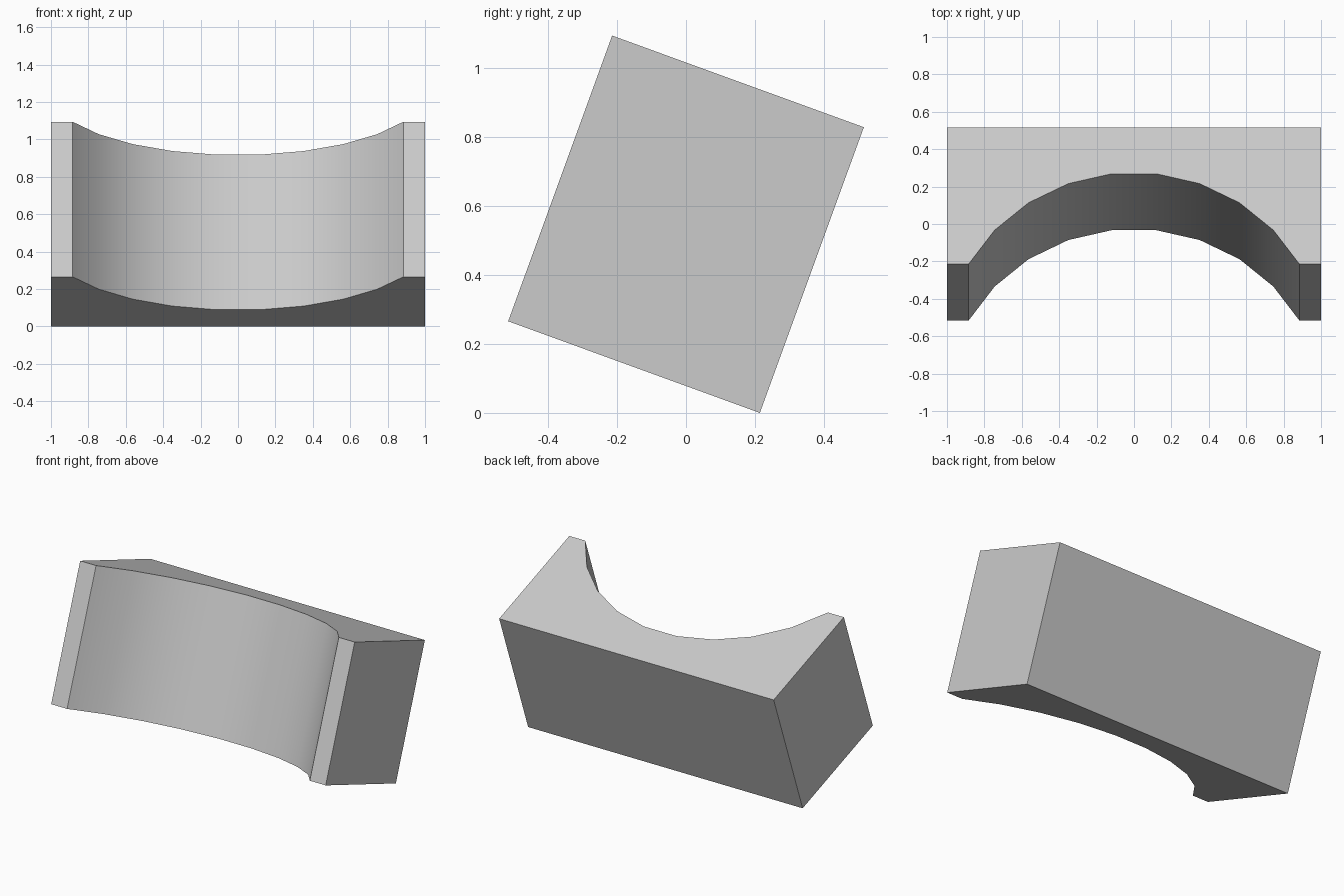
import bpy
import bmesh
from math import sin, cos, radians
from mathutils import Matrix

cube = bpy.data.objects.get("Cube")
if cube:
    bpy.data.objects.remove(cube, do_unlink=True)

DEPTH, HEIGHT, TILT = 0.777, 0.882, radians(20)
RADIUS, HALF_ARC, SEGMENTS = 1.011, radians(61), 9

# Plain grey material
grey = bpy.data.materials.new("light grey")
grey.use_nodes = True
color = (0.6, 0.6, 0.6, 1)
grey.diffuse_color = color
grey.node_tree.nodes["Principled BSDF"].inputs["Base Color"].default_value = color

# Block outline with a circular recess in its front edge
front = -DEPTH / 2
centre = front - RADIUS * cos(HALF_ARC)
outline = [(1, front), (1, -front), (-1, -front), (-1, front)]
for i in range(SEGMENTS + 1):
    a = HALF_ARC * (2 * i / SEGMENTS - 1)
    outline.append((RADIUS * sin(a), centre + RADIUS * cos(a)))

# Extrude upward, then lean the block back
bm = bmesh.new()
base = bm.faces.new([bm.verts.new((x, y, -HEIGHT / 2)) for x, y in outline])
top = bmesh.ops.extrude_face_region(bm, geom=[base], use_keep_orig=True)
bmesh.ops.translate(bm, vec=(0, 0, HEIGHT),
                    verts=[v for v in top["geom"] if isinstance(v, bmesh.types.BMVert)])
bmesh.ops.recalc_face_normals(bm, faces=bm.faces)
bmesh.ops.rotate(bm, verts=bm.verts, matrix=Matrix.Rotation(-TILT, 3, "X"))
bmesh.ops.translate(bm, verts=bm.verts, vec=(0, 0, -min(v.co.z for v in bm.verts)))

mesh = bpy.data.meshes.new("curved_block")
bm.to_mesh(mesh)
bm.free()
mesh.materials.append(grey)
block = bpy.data.objects.new("curved_block", mesh)
bpy.context.collection.objects.link(block)

# Smooth the recess while keeping the corners sharp
bpy.context.view_layer.objects.active = block
block.select_set(True)
bpy.ops.object.shade_smooth_by_angle(angle=radians(25))
